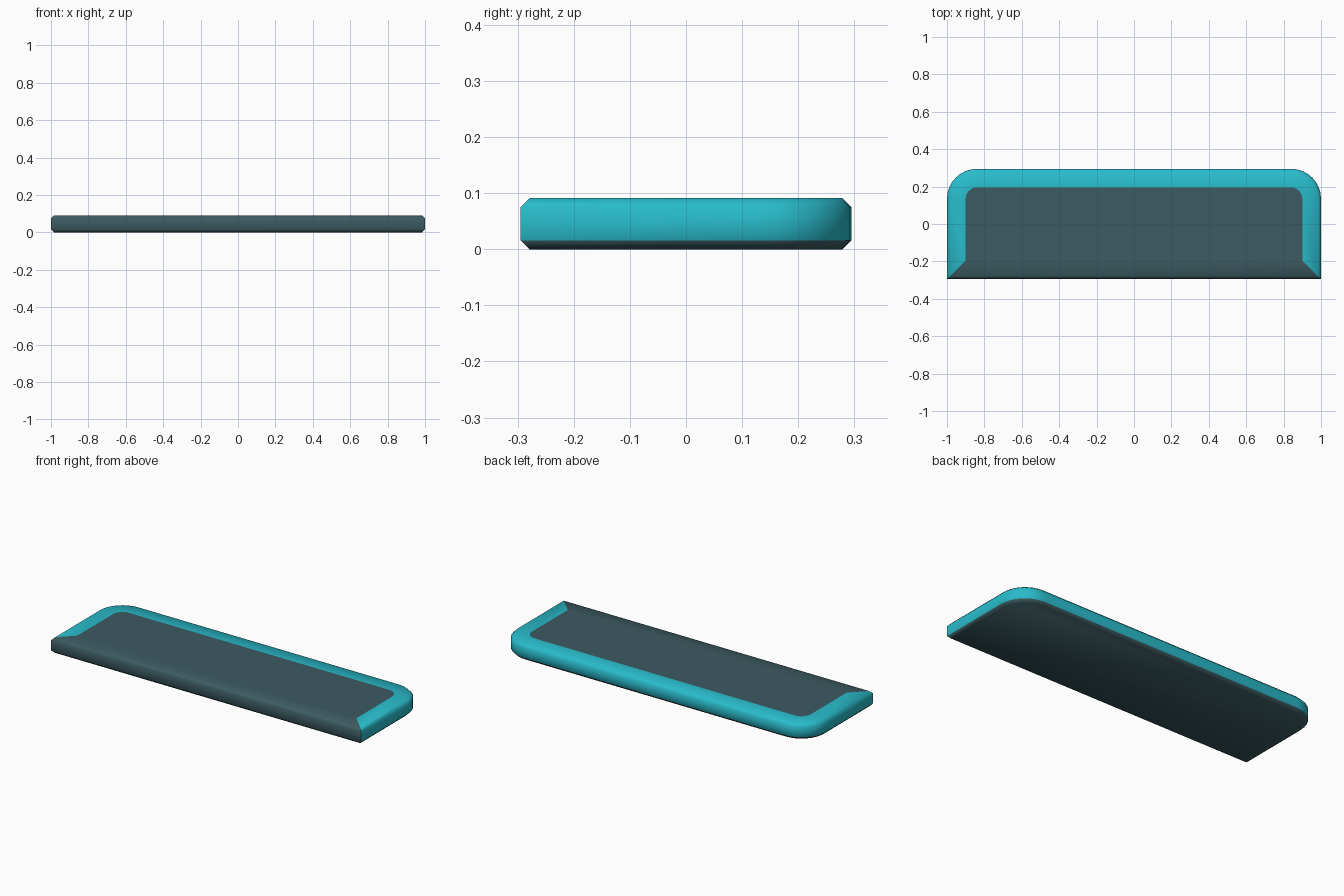
import bpy, bmesh, math

if "Cube" in bpy.data.objects:
    bpy.data.objects.remove(bpy.data.objects["Cube"])

W, D, H = 1.0, 0.295, 0.091   # half width, half depth, height
R, SEG, CH, RIM = 0.16, 8, 0.016, 0.1


def outline(d):
    """Tray outline inset by d: square front corners, round back corners."""
    half = [(W - d, -D + d)]
    for i in range(SEG + 1):
        a = math.pi / 2 * i / SEG
        half.append((W - R + (R - d) * math.cos(a), D - R + (R - d) * math.sin(a)))
    return half + [(-x, y) for x, y in reversed(half)]


def material(name, color):
    m = bpy.data.materials.new(name)
    m.diffuse_color = (*color, 1)
    m.use_nodes = True
    m.node_tree.nodes["Principled BSDF"].inputs["Base Color"].default_value = m.diffuse_color
    return m


# Stacked outlines: base, lower chamfer, wall, upper chamfer, flat rim
bm = bmesh.new()
levels = [(CH, 0), (0, CH), (0, H - CH), (CH, H), (RIM, H)]
rings = [[bm.verts.new((x, y, z)) for x, y in outline(d)] for d, z in levels]
n = len(rings[0])
for k in range(len(rings) - 1):
    for i in range(n):
        j = (i + 1) % n
        f = bm.faces.new((rings[k][i], rings[k][j], rings[k + 1][j], rings[k + 1][i]))
        # Teal band wraps the sides and back; front strip and lower chamfer stay dark
        f.material_index = 1 if k > 0 and i < n - 1 else 0

# Dark centre panel and underside
bm.faces.new(rings[-1])
bm.faces.new(list(reversed(rings[0])))
bmesh.ops.recalc_face_normals(bm, faces=bm.faces[:])

mesh = bpy.data.meshes.new("tray_plate")
bm.to_mesh(mesh)
bm.free()
mesh.materials.append(material("dark_slate", (0.045, 0.105, 0.12)))
mesh.materials.append(material("teal", (0.022, 0.5, 0.6)))
plate = bpy.data.objects.new("tray_plate", mesh)
bpy.context.collection.objects.link(plate)
bpy.context.view_layer.objects.active = plate
plate.select_set(True)
bpy.ops.object.shade_smooth_by_angle(angle=math.radians(60))
